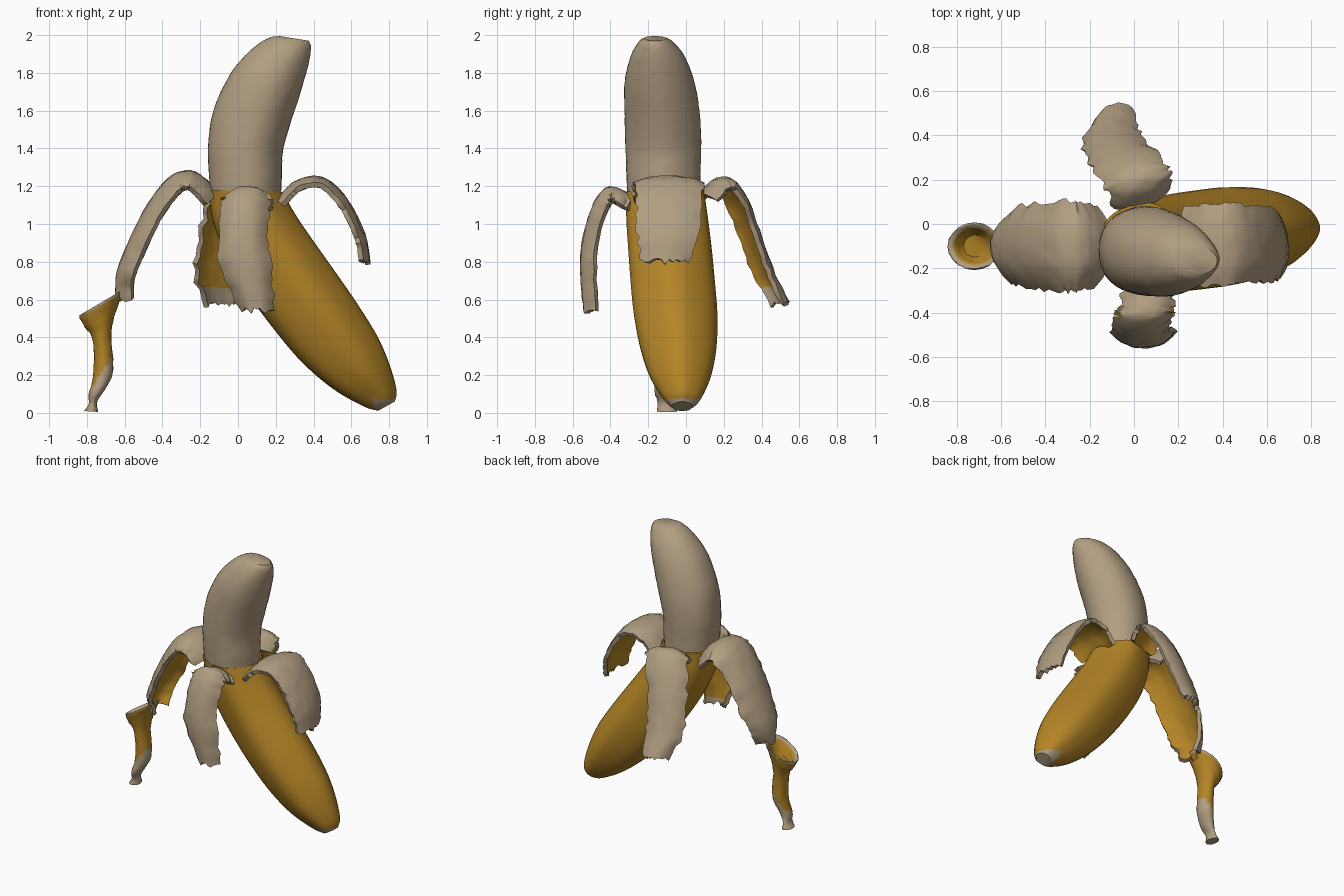
import bpy, bmesh, math, random
from mathutils import Vector

random.seed(4)
if "Cube" in bpy.data.objects:
    bpy.data.objects.remove(bpy.data.objects["Cube"], do_unlink=True)


def material(name, rgb):
    m = bpy.data.materials.new(name)
    m.use_nodes = True
    m.diffuse_color = (*rgb, 1)
    m.node_tree.nodes["Principled BSDF"].inputs["Base Color"].default_value = (*rgb, 1)
    return m


cream = material("cream flesh", (0.44, 0.34, 0.22))
yellow = material("ripe yellow peel", (0.46, 0.235, 0.02))


def smooth_rows(rows, steps):
    """Catmull-Rom interpolation of rows of numbers."""
    rows = [Vector(r) for r in rows]
    ext = [rows[0] * 2 - rows[1]] + rows + [rows[-1] * 2 - rows[-2]]
    out = []
    for a, b, c, d in zip(ext, ext[1:], ext[2:], ext[3:]):
        for k in range(steps):
            t = k / steps
            out.append((b * 2 + (c - a) * t + (a * 2 - b * 5 + c * 4 - d) * t ** 2
                        + (b * 3 - a - c * 3 + d) * t ** 3) / 2)
    return out + [rows[-1]]


def finish(name, bm, mats):
    mesh = bpy.data.meshes.new(name)
    for f in bm.faces:
        f.smooth = True
    bm.to_mesh(mesh)
    bm.free()
    for m in mats:
        mesh.materials.append(m)
    ob = bpy.data.objects.new(name, mesh)
    bpy.context.collection.objects.link(ob)
    return ob


def sharpen(ob):
    mod = ob.modifiers.new("sharp edges", 'EDGE_SPLIT')
    mod.split_angle = math.radians(45)


def tube(name, sections, mats, rule, ridge=0.0, bump=0.0, sides=40):
    """Loft of rings; each section is left x, z, right x, z, centre y, half depth."""
    bm = bmesh.new()
    rings = []
    for lx, lz, rx, rz, yc, ry in smooth_rows(sections, 6):
        mid = Vector(((lx + rx) / 2, yc, (lz + rz) / 2))
        across = Vector(((rx - lx) / 2, 0, (rz - lz) / 2))
        ring = []
        for j in range(sides):
            a = math.tau * j / sides
            s = 1 + ridge * math.cos(5 * a) + random.uniform(-bump, bump)
            ring.append(bm.verts.new(mid + (across * math.cos(a)
                                            + Vector((0, ry * math.sin(a), 0))) * s))
        rings.append(ring)
    for p, q in zip(rings, rings[1:]):
        for j in range(sides):
            k = (j + 1) % sides
            bm.faces.new((p[j], p[k], q[k], q[j]))
    bm.faces.new(rings[0])
    bm.faces.new(rings[-1])
    bmesh.ops.recalc_face_normals(bm, faces=bm.faces)
    for f in bm.faces:
        f.material_index = rule(f.calc_center_median())
    sharpen(finish(name, bm, mats))


def flap(name, path, side, droop, bare_below):
    """Strip of peel; each path row is x, y, z, half width. Cream above, yellow beneath."""
    bm = bmesh.new()
    side = Vector(side).normalized()
    rows = smooth_rows(path, 5)
    cols = 12
    grid = []
    for i, row in enumerate(rows):
        p = row.xyz
        t = (rows[min(i + 1, len(rows) - 1)].xyz - rows[max(i - 1, 0)].xyz).normalized()
        n = side.cross(t).normalized()
        ragged = [random.uniform(-0.012, 0.012) for _ in range(2)]
        line = []
        for j in range(cols + 1):
            u = 2 * j / cols - 1
            w = row.w + ragged[u > 0] * abs(u)
            wave = random.uniform(-0.003, 0.003)
            line.append(bm.verts.new(p + side * u * w - n * (droop * abs(u) ** 2.5 + wave)))
        grid.append(line)
    # torn lower edge
    for v in grid[-1]:
        v.co.z += random.uniform(-0.015, 0.02)
    for p, q in zip(grid, grid[1:]):
        for j in range(cols):
            f = bm.faces.new((p[j], p[j + 1], q[j + 1], q[j]))
            # index two is cream on both faces of the strip
            f.material_index = 2 if f.calc_center_median().z < bare_below else 0
    ob = finish(name, bm, (cream, yellow, cream, cream))
    mod = ob.modifiers.new("peel thickness", 'SOLIDIFY')
    mod.thickness = 0.028
    mod.offset = -1
    mod.material_offset = 1
    sharpen(ob)


# Exposed fruit with a blunt tip
tube("fruit_flesh", [
    (-.14, 1.08, .22, 1.08, -.115, .19),
    (-.155, 1.25, .23, 1.24, -.12, .195),
    (-.16, 1.42, .235, 1.38, -.12, .20),
    (-.13, 1.61, .275, 1.53, -.125, .20),
    (-.04, 1.80, .33, 1.70, -.14, .185),
    (.07, 1.925, .37, 1.84, -.15, .145),
    (.16, 1.985, .385, 1.93, -.16, .095),
    (.22, 1.995, .375, 1.97, -.165, .06),
], (cream,), lambda c: 0, ridge=0.012, bump=0.006)

# Unpeeled lower half, with a bare blossom end
tube("lower_peel", [
    (-.16, 1.18, .23, 1.17, -.11, .205),
    (-.14, 1.02, .305, 1.04, -.10, .215),
    (-.07, .83, .40, .90, -.085, .22),
    (.04, .64, .52, .73, -.07, .222),
    (.17, .46, .63, .57, -.055, .22),
    (.33, .27, .735, .40, -.04, .20),
    (.50, .125, .80, .25, -.03, .16),
    (.66, .035, .837, .12, -.02, .10),
    (.74, .01, .83, .06, -.02, .055),
], (yellow, cream), lambda c: int(c.z < .075 and c.x > .72), ridge=0.025)

# Four peeled strips
flap("right_flap", [
    (-.10, -.10, 1.16, .18), (-.18, -.10, 1.25, .195), (-.27, -.10, 1.285, .205),
    (-.38, -.10, 1.235, .205), (-.50, -.10, 1.07, .195), (-.60, -.10, .86, .18),
    (-.645, -.10, .73, .15), (-.65, -.10, .60, .09),
], (0, 1, 0), .085, 0)
flap("front_flap", [
    (.06, -.28, 1.15, .12), (.055, -.36, 1.19, .125), (.045, -.43, 1.19, .13),
    (.035, -.50, 1.09, .135), (.025, -.55, .91, .135), (.05, -.56, .74, .13),
    (.10, -.545, .54, .09),
], (-1, 0, 0), .07, .6)
flap("left_flap", [
    (.20, -.10, 1.13, .17), (.29, -.10, 1.22, .185), (.40, -.095, 1.255, .185),
    (.50, -.09, 1.22, .18), (.60, -.09, 1.10, .17), (.675, -.10, .94, .155),
    (.70, -.11, .80, .13),
], (0, -1, 0), .035, 0)
flap("back_flap", [
    (.05, .08, 1.16, .14), (.035, .16, 1.24, .15), (.0, .24, 1.235, .15),
    (-.05, .32, 1.12, .145), (-.10, .39, .93, .14), (-.125, .46, .74, .13),
    (-.10, .54, .59, .09),
], (.94, .33, 0), .05, .67)

# Stem hanging from the right strip, with a hollow flared collar
tube("stem", [
    (-.77, .46, -.67, .53, -.10, .05),
    (-.81, .51, -.63, .62, -.10, .08),
    (-.84, .515, -.60, .655, -.10, .105),
    (-.82, .465, -.635, .57, -.10, .09),
    (-.77, .39, -.67, .43, -.10, .068),
    (-.765, .21, -.66, .23, -.10, .062),
    (-.79, .10, -.70, .13, -.115, .052),
    (-.79, .05, -.745, .06, -.105, .045),
    (-.815, .01, -.74, .005, -.10, .055),
], (yellow, cream), lambda c: int(c.z < .2 + 1.5 * (c.x + .73) or c.z > .565 + .58 * (c.x + .73)),
    bump=0.03, sides=20)
